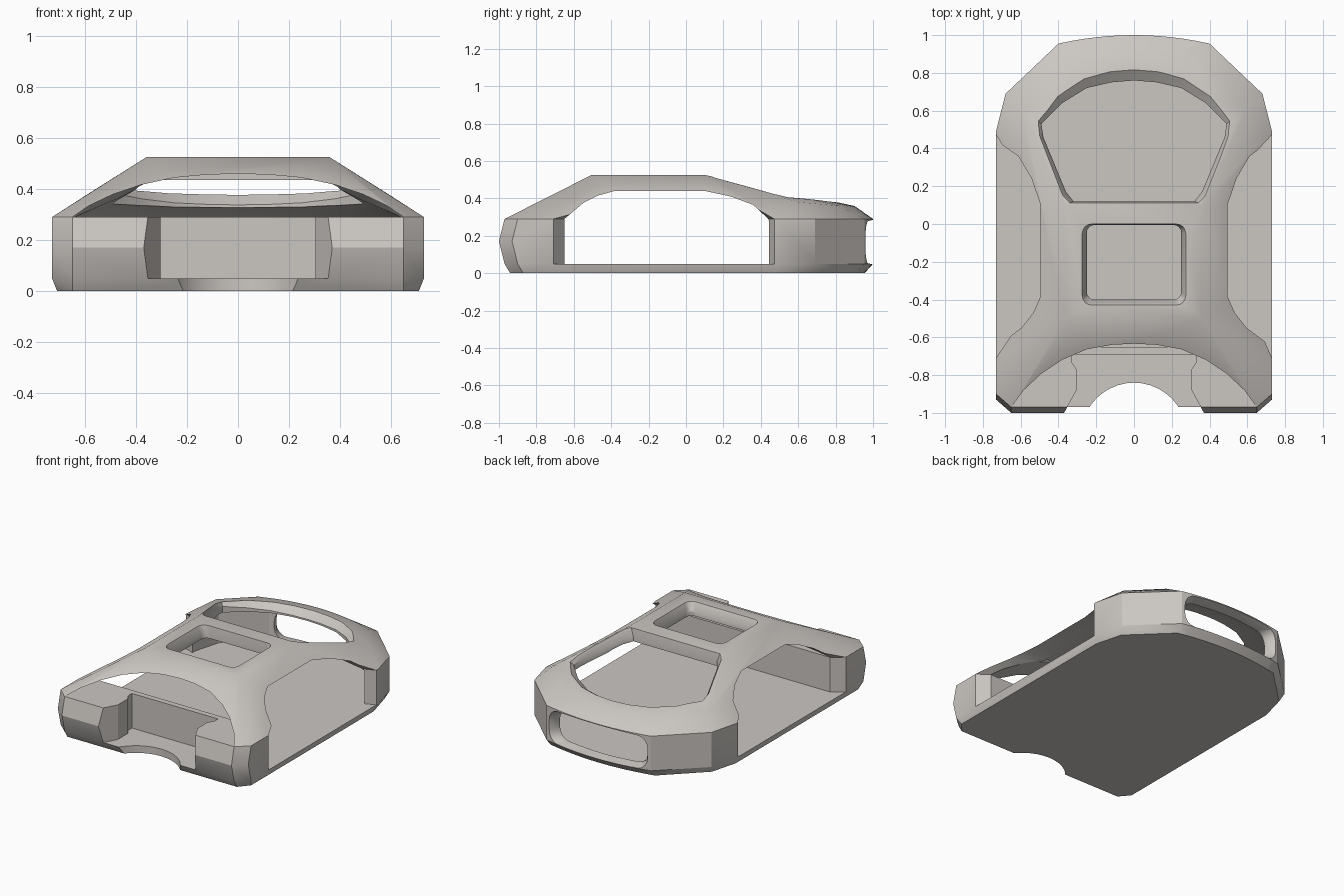
import bpy, bmesh, math

if "Cube" in bpy.data.objects:
    bpy.data.objects.remove(bpy.data.objects["Cube"])

grey = bpy.data.materials.new("warm_grey")
grey.diffuse_color = (0.6, 0.57, 0.54, 1)
grey.use_nodes = True
grey.node_tree.nodes["Principled BSDF"].inputs["Base Color"].default_value = grey.diffuse_color


def finish(bm, name):
    bmesh.ops.recalc_face_normals(bm, faces=bm.faces[:])
    me = bpy.data.meshes.new(name)
    bm.to_mesh(me)
    bm.free()
    me.materials.append(grey)
    ob = bpy.data.objects.new(name, me)
    bpy.context.collection.objects.link(ob)
    return ob


def hull(name, half):
    """Convex solid around points given for the +x half."""
    bm = bmesh.new()
    for x, y, z in half:
        for s in ((1, -1) if x else (1,)):
            bm.verts.new((s * x, y, z))
    r = bmesh.ops.convex_hull(bm, input=bm.verts[:])
    bmesh.ops.delete(bm, geom=[v for v in bm.verts if not v.link_faces], context='VERTS')
    bmesh.ops.dissolve_limit(bm, angle_limit=0.01, verts=bm.verts[:], edges=bm.edges[:])
    return finish(bm, name)


def loft(name, rings):
    """Closed solid through rings that have equal point counts."""
    bm = bmesh.new()
    vs = [[bm.verts.new(p) for p in r] for r in rings]
    n = len(vs[0])
    for a, b in zip(vs, vs[1:]):
        for i in range(n):
            j = (i + 1) % n
            bm.faces.new((a[i], a[j], b[j], b[i]))
    bm.faces.new(vs[0])
    bm.faces.new(vs[-1][::-1])
    return finish(bm, name)


def mirrored(half):
    """Closed outline from its +x half."""
    return half + [(-x, y) for x, y in reversed(half) if x]


def rounded_rect(w, lo, hi, r, n=4):
    pts = []
    for k, (cx, cy) in enumerate(((w - r, hi - r), (r - w, hi - r), (r - w, lo + r), (w - r, lo + r))):
        for i in range(n + 1):
            a = math.pi / 2 * (k + i / n)
            pts.append((cx + r * math.cos(a), cy + r * math.sin(a)))
    return pts


def rear_arc(y_end, y_mid, x_end, n=6):
    """Bowed tail outline, from the corner to the middle."""
    return [(x_end * (1 - i / n), y_mid - (y_mid - y_end) * (1 - i / n) ** 2) for i in range(n + 1)]


# outer body
pts = []
for z, dx, front, back in ((0, -0.02, -0.94, 0.94), (0.05, 0, -0.97, 0.985), (0.17, 0, -1, 0.985), (0.29, 0, -0.97, 0.985)):
    pts += [(0.65, front, z), (0.73 + dx, front + 0.07, z), (0.73 + dx, 0.5 * back, z), (0.68 + dx, 0.7 * back, z)]
    pts += [(x, y + back - 0.985, z) for x, y in rear_arc(0.955, 1.0, 0.40)]
pts += [(0.36, -0.505, 0.525), (0.36, 0.1, 0.525), (0.36, -0.545, 0.48), (0.365, 0.2, 0.505),
        (0.45, 0.3, 0.465), (0.59, 0.6, 0.38)]
pts += [(x, y, 0.36) for x, y in rear_arc(0.82, 0.9, 0.42)]
shell = hull("body_shell", pts)

# hollow cabin
pts = []
for z in (0.05, 0.28):
    pts += [(0.66, -0.65, z), (0.66, 0.48, z), (0.61, 0.66, z)]
    pts += [(x, y, z) for x, y in rear_arc(0.88, 0.93, 0.38)]
pts += [(0.33, -0.47, 0.44), (0.33, 0.1, 0.44), (0.52, 0.6, 0.325)]
pts += [(x, y, 0.31) for x, y in rear_arc(0.78, 0.86, 0.38)]
cutters = [hull("cabin_cutter", pts)]

# side openings, running right across
def side(x, f, b):
    yz = [(f, 0.05), (f, 0.29), (-0.55, 0.375), (-0.47, 0.415), (-0.38, 0.44), (0.1, 0.44),
          (0.24, 0.41), (0.36, 0.365), (b, 0.29), (b, 0.05)]
    return [(x, y, z) for y, z in yz]
cutters.append(loft("side_cutter", [side(-0.8, -0.76, 0.5), side(-0.65, -0.65, 0.44),
                                    side(0.65, -0.65, 0.44), side(0.8, -0.76, 0.5)]))

# arched front opening
arch = mirrored([(0.65, 0.29), (0.585, 0.335), (0.49, 0.38), (0.38, 0.417), (0.25, 0.445), (0.12, 0.457), (0, 0.46)])
cutters.append(loft("front_cutter", [[(x, y, z) for x, z in arch] for y in (-1.1, -0.475)]))

# recess between the front blocks, and the round notch in the floor lip
recess = mirrored([(0.37, -1.1), (0.37, -1.0), (0.305, -0.88), (0.305, -0.77), (0.33, -0.73), (0.33, -0.69)])
cutters.append(loft("recess_cutter", [[(x, y, z) for x, y in recess] for z in (0.05, 0.4)]))
circle = [(0.28 * math.cos(a * math.pi / 20), -1.12 + 0.28 * math.sin(a * math.pi / 20)) for a in range(40)]
cutters.append(loft("notch_cutter", [[(x, y, z) for x, y in circle] for z in (-0.1, 0.2)]))

# roof window with bevelled rim
inner, outer = rounded_rect(0.25, -0.40, -0.005, 0.04), rounded_rect(0.275, -0.43, 0.0, 0.05)
cutters.append(loft("roof_window_cutter", [[(x, y, z) for x, y in o] for o, z in
                                           ((inner, 0.35), (inner, 0.47), (outer, 0.527), (outer, 0.6))]))

# rear window following the sloping tail
inner = mirrored([(0.32, 0.12), (0.36, 0.17), (0.48, 0.46), (0.49, 0.53), (0.38, 0.64), (0.25, 0.72), (0.12, 0.75), (0, 0.76)])
outer = mirrored([(0.345, 0.11), (0.385, 0.15), (0.525, 0.47), (0.535, 0.57), (0.42, 0.70), (0.27, 0.79), (0.13, 0.825), (0, 0.835)])
cutters.append(loft("rear_window_cutter", [[(x, y, 0.525 - 0.2 * (y - 0.1) + d) for x, y in o] for o, d in
                                           ((inner, -0.25), (inner, -0.055), (outer, 0.012), (outer, 0.2))]))

# tail slot, flaring outward
def slot(w, lo, hi, y):
    return [(x, y, z) for x, z in rounded_rect(w, lo, hi, 0.08)]
cutters.append(loft("tail_slot_cutter", [slot(0.33, 0.06, 0.26, 0.8), slot(0.35, 0.06, 0.265, 0.92),
                                         slot(0.42, 0.045, 0.29, 1.02)]))

# carve the shell
bpy.context.view_layer.objects.active = shell
shell.select_set(True)
for c in cutters:
    c.hide_render = True
    m = shell.modifiers.new(c.name, 'BOOLEAN')
    m.operation, m.solver, m.object = 'DIFFERENCE', 'EXACT', c
    bpy.ops.object.modifier_apply(modifier=m.name)
    bpy.data.objects.remove(c)
bpy.ops.object.shade_smooth_by_angle(angle=math.radians(28))
